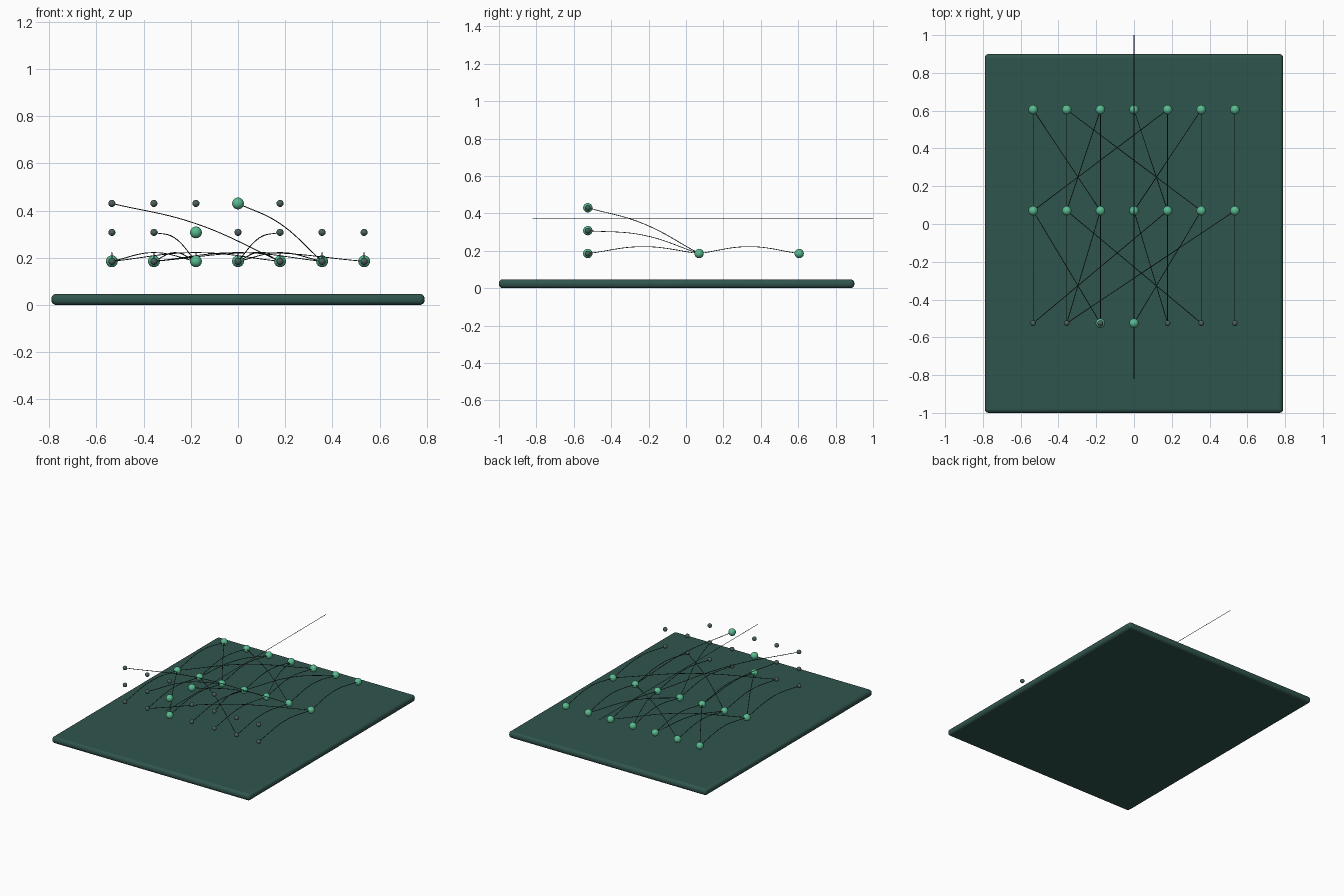
import bpy
from mathutils import Vector

if "Cube" in bpy.data.objects:
    bpy.data.objects.remove(bpy.data.objects["Cube"])


def material(name, color):
    m = bpy.data.materials.new(name)
    m.diffuse_color = (*color, 1)
    m.use_nodes = True
    m.node_tree.nodes["Principled BSDF"].inputs["Base Color"].default_value = m.diffuse_color
    return m


BOARD = material("deep_green", (0.03, 0.09, 0.075))
ACTIVE = material("active_green", (0.1, 0.5, 0.28))
QUIET = material("quiet_grey_green", (0.07, 0.12, 0.11))
WIRE = material("dark_wire", (0.02, 0.035, 0.03))


def node(name, pos, active):
    bpy.ops.mesh.primitive_uv_sphere_add(
        segments=24, ring_count=12, radius=0.025 if active else 0.015, location=pos)
    ob = bpy.context.object
    ob.name = name
    ob.data.materials.append(ACTIVE if active else QUIET)
    bpy.ops.object.shade_smooth()


def wires(name, pairs, radius=0.002, lift=0.037):
    """One curve object with an arched strand for every pair of points."""
    cu = bpy.data.curves.new(name, 'CURVE')
    cu.dimensions = '3D'
    cu.bevel_depth = radius
    cu.bevel_resolution = 1
    cu.resolution_u = 10
    cu.use_fill_caps = True
    for a, b in pairs:
        a, b = Vector(a), Vector(b)
        sp = cu.splines.new('BEZIER')
        pts = (a, (a + b) / 2 + Vector((0, 0, lift)), b)
        sp.bezier_points.add(2)
        for bp, p in zip(sp.bezier_points, pts):
            bp.co = p
            bp.handle_left_type = bp.handle_right_type = 'AUTO'
    cu.materials.append(WIRE)
    ob = bpy.data.objects.new(name, cu)
    bpy.context.collection.objects.link(ob)


# Base board with rounded edges
bpy.ops.mesh.primitive_cube_add(size=1, location=(0, -0.05, 0.0235))
board = bpy.context.object
board.name = "base_board"
board.scale = (1.58, 1.9, 0.047)
bpy.ops.object.transform_apply(location=False, rotation=False, scale=True)
bev = board.modifiers.new("round_edges", 'BEVEL')
bev.width = 0.02
bev.segments = 4
board.data.materials.append(BOARD)
bpy.ops.object.shade_smooth_by_angle()

# Node positions: two flat rows, then a stacked front layer of 19
STEP, Z0 = 0.178, 0.185
col = [(i - 3) * STEP for i in range(7)]
inputs = [(x, 0.605, Z0) for x in col]
middle = [(x, 0.07, Z0) for x in col]
front = [(col[k % 7], -0.525, Z0 + 0.1225 * (k // 7)) for k in range(19)]

for i in range(7):
    node(f"input_node_{i}", inputs[i], True)
    node(f"middle_node_{i}", middle[i], True)
for k, p in enumerate(front):
    node(f"front_node_{k}", p, k in (2, 9, 17))

# Connecting strands: straight ahead plus a crossing pattern
first, second = [], []
for i in range(7):
    for j in sorted({i, (3 * i + 2) % 7}):
        first.append((inputs[i], middle[j]))
    for k in (i, (3 * i + 2) % 19):
        second.append((middle[i], front[k]))
wires("back_strands", first)
wires("front_strands", second)

# Hairline axis running front to back
wires("axis_line", [((0, -0.82, 0.375), (0, 1.0, 0.375))], radius=0.0015, lift=0)
